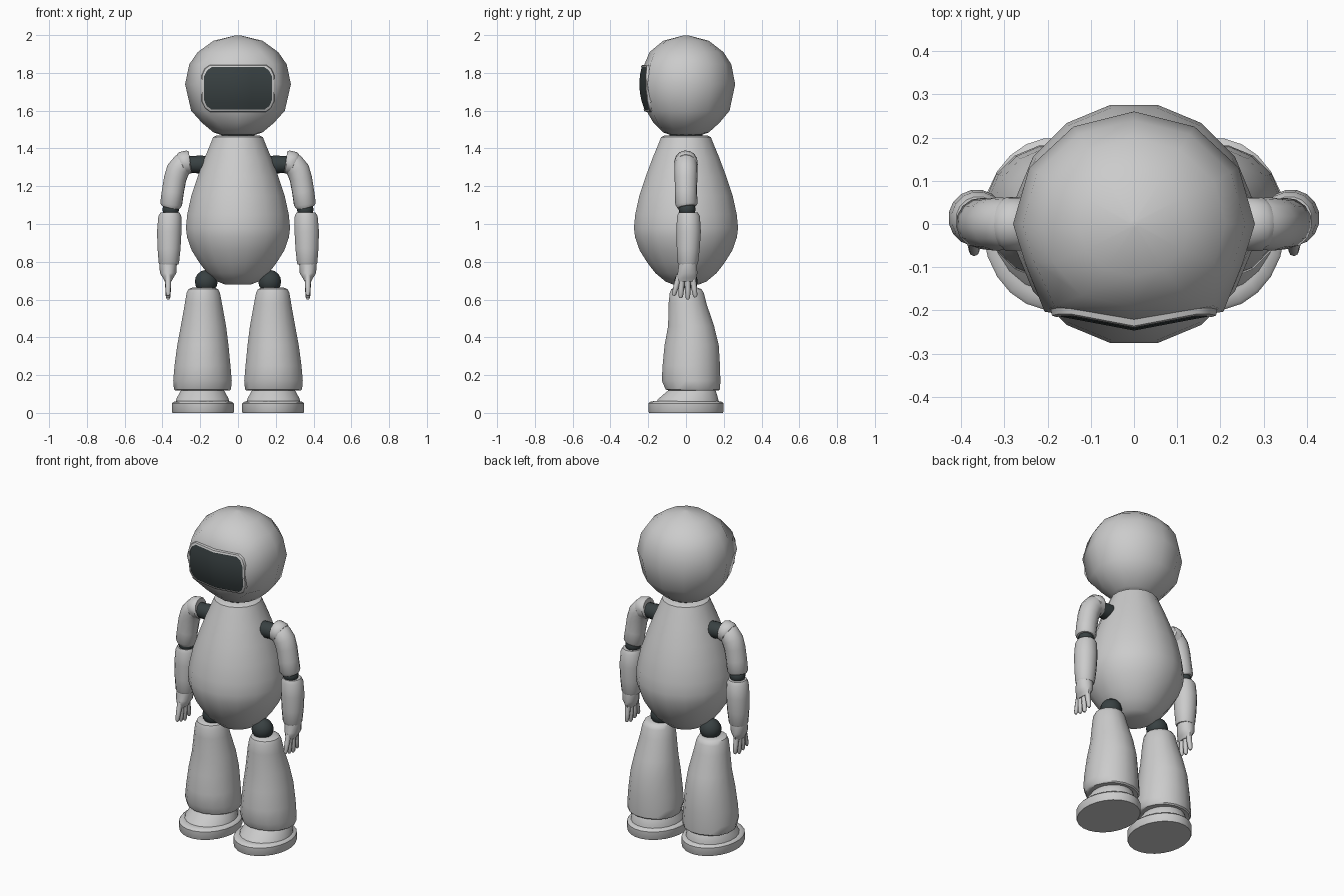
import bpy
from math import sin, cos, pi, radians
from mathutils import Vector

cube = bpy.data.objects.get("Cube")
if cube:
    bpy.data.objects.remove(cube, do_unlink=True)


def material(name, rgb):
    m = bpy.data.materials.new(name)
    m.use_nodes = True
    m.diffuse_color = (*rgb, 1)
    m.node_tree.nodes["Principled BSDF"].inputs["Base Color"].default_value = (*rgb, 1)
    return m


SHELL = material("light grey shell", (0.6, 0.6, 0.6))
DARK = material("dark slate", (0.04, 0.052, 0.054))


def make(name, verts, faces, mat, angle=40):
    me = bpy.data.meshes.new(name)
    me.from_pydata(verts, [], faces)
    me.materials.append(mat)
    for p in me.polygons:
        p.use_smooth = True
    me.set_sharp_from_angle(angle=radians(angle))
    ob = bpy.data.objects.new(name, me)
    bpy.context.scene.collection.objects.link(ob)
    return ob


def skin(name, rings, mat, angle=40):
    """Skin a stack of equal rings and cap both ends."""
    n = len(rings[0])
    verts = [p for ring in rings for p in ring]
    faces = [(k * n + i, k * n + (i + 1) % n, (k + 1) * n + (i + 1) % n, (k + 1) * n + i)
             for k in range(len(rings) - 1) for i in range(n)]
    faces.append(tuple(reversed(range(n))))
    faces.append(tuple(range(len(verts) - n, len(verts))))
    return make(name, verts, faces, mat, angle)


def loft(name, sections, mat=SHELL, n=16, angle=40):
    """Sections are (cx, cy, z, rx, ry), listed upwards."""
    turns = [2 * pi * (i + 0.5) / n for i in range(n)]
    rings = [[(cx + rx * cos(a), cy + ry * sin(a), z) for a in turns]
             for cx, cy, z, rx, ry in sections]
    return skin(name, rings, mat, angle)


def tube(name, path, mat=SHELL, n=14, angle=40):
    """Path is a list of (x, y, z, radius)."""
    pts = [Vector(p[:3]) for p in path]
    rings, old = [], None
    for k, c in enumerate(pts):
        d = (pts[min(k + 1, len(pts) - 1)] - pts[max(k - 1, 0)]).normalized()
        if old is None:
            u = d.orthogonal().normalized()
        else:
            u = old.rotation_difference(d) @ u
        w, old = d.cross(u), d
        rings.append([c + path[k][3] * (u * cos(2 * pi * i / n) + w * sin(2 * pi * i / n))
                      for i in range(n)])
    return skin(name, rings, mat, angle)


def ball(name, centre, r, mat, n=14):
    x, y, z = centre
    steps = [-pi / 2 + pi * (i + 0.1) / 8.2 for i in range(9)]
    return loft(name, [(x, y, z + r * sin(a), r * cos(a), r * cos(a)) for a in steps], mat, n)


# Head: round shell with a broad, slightly pointed face
HALF_FACE = {0: (0.28, 0), 1: (0.252, -0.09), 2: (0.207, -0.203), 3: (0, -0.237)}


def head_ring(z, r, face):
    ring = []
    for i in range(12):
        a = pi * i / 6
        x, y = r * cos(a), 0.93 * r * sin(a)
        if i > 6:
            k = min(12 - i, i - 6)
            fx, fy = HALF_FACE[k]
            fx = (fx if i > 9 else -fx) * r / 0.28
            x, y = x + (fx - x) * face, y + (fy * r / 0.28 - y) * face
        ring.append((x, y, z))
    return ring


skin("head", [head_ring(*s) for s in (
    (1.472, 0.09, 0), (1.485, 0.13, 0), (1.535, 0.19, 0.3), (1.6, 0.248, 1), (1.74, 0.28, 1),
    (1.845, 0.258, 0.9), (1.91, 0.213, 0.3), (1.97, 0.13, 0), (1.999, 0.01, 0))], SHELL, 75)


# Visor: dark curved plate inside a thin raised rim
def face_y(x, z):
    return -0.247 + 0.19 * abs(x) + 1.5 * (z - 1.74) ** 2


MID, ROWS = 1.718, 6
half = [(0.07, 0.112), (0.14, 0.112), (0.165, 0.094), (0.18, 0.062)]
cols = [(-x, h) for x, h in reversed(half)] + [(0, 0.112)] + half
grid = []
for x, h in cols:
    for j in range(ROWS + 1):
        z = MID + h * (2 * j / ROWS - 1)
        grid.append((x, face_y(x, z), z))
R = ROWS + 1
make("visor", grid, [(c * R + j, (c + 1) * R + j, (c + 1) * R + j + 1, c * R + j + 1)
                     for c in range(len(cols) - 1) for j in range(ROWS)], DARK)

outline = [(x, -h) for x, h in cols] + [(x, h) for x, h in reversed(cols)]
rim = []
for grow, shift in ((0, 0.004), (0, -0.005), (0.01, -0.004), (0.016, 0.025)):
    for x, h in outline:
        px, pz = x * (1 + grow / 0.18), MID + h * (1 + grow / 0.112)
        rim.append((px, face_y(px, pz) + shift, pz))
n = len(outline)
make("visor_rim", rim, [(k * n + i, k * n + (i + 1) % n, (k + 1) * n + (i + 1) % n, (k + 1) * n + i)
                        for k in range(3) for i in range(n)][::-1], SHELL).data.flip_normals()

# Neck and egg-shaped torso
loft("neck", [(0, 0, 1.44, 0.09, 0.09), (0, 0, 1.49, 0.09, 0.09)], DARK)
profile = [(0.68, 0.07), (0.695, 0.11), (0.74, 0.165), (0.79, 0.205), (0.86, 0.25), (0.93, 0.275),
           (0.98, 0.281), (1.05, 0.274), (1.15, 0.252), (1.25, 0.218), (1.35, 0.18),
           (1.44, 0.142), (1.46, 0.134), (1.469, 0.115)]
loft("torso", [(0, 0, z, r, r) for z, r in profile])

for side, s in (("left", 1), ("right", -1)):
    # Arm
    tube(side + "_shoulder_joint", [(s * x, 0, 1.315, r) for x, r in (
        (0.16, 0.045), (0.205, 0.048), (0.235, 0.045), (0.27, 0.045))], DARK)
    tube(side + "_shoulder_collar", [(s * 0.253, 0, 1.33, 0.055), (s * 0.26, 0, 1.329, 0.062),
                                     (s * 0.295, 0, 1.32, 0.063), (s * 0.302, 0, 1.317, 0.056)])
    tube(side + "_upper_arm", [(s * x, y, z, r) for x, y, z, r in (
        (0.265, 0, 1.327, 0.057), (0.295, 0, 1.315, 0.06), (0.318, 0, 1.285, 0.062),
        (0.333, 0, 1.24, 0.06), (0.345, 0, 1.17, 0.059), (0.354, 0.002, 1.105, 0.059),
        (0.357, 0.004, 1.09, 0.05))])
    ball(side + "_elbow", (s * 0.356, 0.006, 1.078), 0.045, DARK)
    loft(side + "_forearm", [(s * x, y, z, r, r) for x, y, z, r in (
        (0.366, 0.01, 0.785, 0.05), (0.366, 0.01, 0.795, 0.055), (0.365, 0.012, 0.87, 0.062),
        (0.364, 0.014, 0.96, 0.066), (0.361, 0.013, 1.04, 0.062), (0.36, 0.012, 1.06, 0.052))])
    # Hand
    loft(side + "_palm", [(s * 0.37, y, z, rx, ry) for y, z, rx, ry in (
        (0, 0.695, 0.018, 0.05), (0.002, 0.715, 0.029, 0.056),
        (0.008, 0.74, 0.045, 0.054), (0.01, 0.79, 0.048, 0.049))], n=12)
    for i, (y0, z0, y1, z1) in enumerate(((-0.035, 0.73, -0.066, 0.62), (-0.022, 0.71, -0.028, 0.608),
                                          (0.008, 0.71, 0.01, 0.6), (0.036, 0.71, 0.05, 0.612))):
        tube(f"{side}_finger_{i + 1}", [(s * 0.37, y0 + (y1 - y0) * t, z0 + (z1 - z0) * t, r)
                                        for t, r in ((0, 0.016), (0.5, 0.015), (0.9, 0.012), (1, 0.006))],
             n=8, angle=60)
    # Leg
    ball(side + "_hip_joint", (s * 0.168, 0, 0.695), 0.062, DARK)
    loft(side + "_leg", [(s * cx, cy, z, rx, ry) for cx, cy, z, rx, ry in (
        (0.188, 0.04, 0.118, 0.147, 0.135), (0.188, 0.036, 0.125, 0.154, 0.147),
        (0.188, 0.027, 0.17, 0.158, 0.158), (0.188, 0.028, 0.25, 0.151, 0.155),
        (0.186, 0.03, 0.36, 0.138, 0.146), (0.183, 0.027, 0.46, 0.122, 0.124),
        (0.183, 0.008, 0.58, 0.1, 0.102), (0.184, 0.004, 0.635, 0.09, 0.092),
        (0.184, 0.002, 0.655, 0.08, 0.082), (0.184, 0, 0.663, 0.06, 0.062))])
    # Foot
    loft(side + "_ankle", [(s * 0.188, cy, z, rx, ry) for cy, z, rx, ry in (
        (0.005, 0.05, 0.145, 0.172), (0.012, 0.075, 0.14, 0.16), (0.03, 0.115, 0.118, 0.13),
        (0.032, 0.14, 0.1, 0.11))], n=20)
    loft(side + "_sole", [(s * 0.186, 0, z, 0.165 - d, 0.2 - d) for z, d in (
        (0, 0.003), (0.006, 0), (0.05, 0), (0.058, 0.007), (0.063, 0.03))], n=24)
